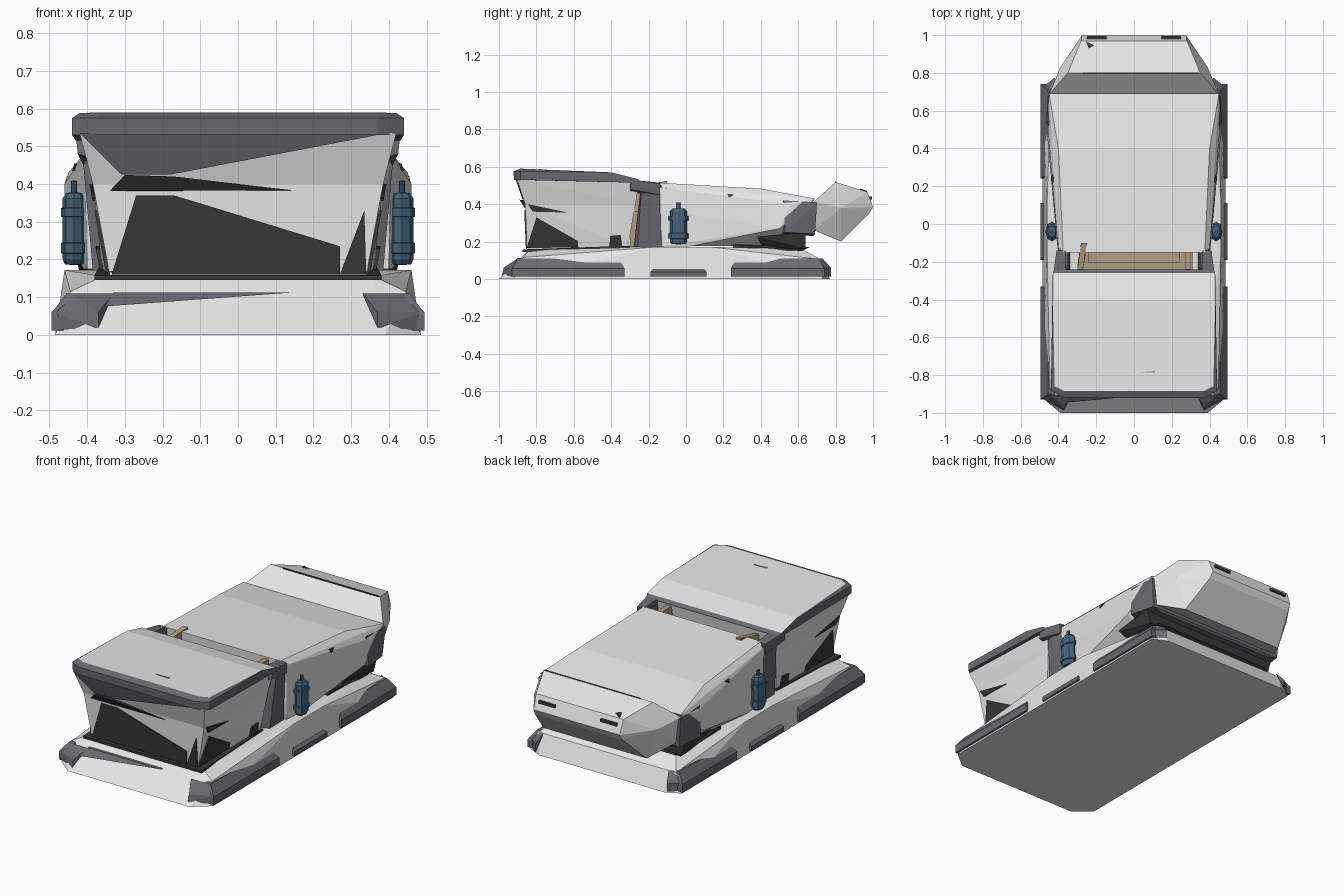
import bpy, bmesh, math
from mathutils import Vector, Matrix


def material(name, r, g, b):
    m = bpy.data.materials.new(name)
    m.diffuse_color = (r, g, b, 1)
    return m


HULL = material("light grey", 0.80, 0.80, 0.80)
TRIM = material("slate grey", 0.145, 0.145, 0.16)
DARK = material("charcoal", 0.04, 0.04, 0.04)
BLUE = material("steel blue", 0.06, 0.13, 0.20)
TAN = material("tan", 0.45, 0.34, 0.22)


def finish(name, bm, mats):
    bmesh.ops.recalc_face_normals(bm, faces=bm.faces)
    me = bpy.data.meshes.new(name)
    bm.to_mesh(me)
    bm.free()
    for m in mats:
        me.materials.append(m)
    ob = bpy.data.objects.new(name, me)
    bpy.context.collection.objects.link(ob)
    return ob


def hull(name, pts, mat, both=True, top_mat=None):
    """Faceted solid wrapped round points; both=True mirrors them across x."""
    bm = bmesh.new()
    pts = list(pts) + ([(-x, y, z) for x, y, z in pts] if both else [])
    for p in pts:
        bm.verts.new(p)
    bmesh.ops.convex_hull(bm, input=bm.verts)
    loose = [v for v in bm.verts if not v.link_faces]
    bmesh.ops.delete(bm, geom=loose, context='VERTS')
    bmesh.ops.recalc_face_normals(bm, faces=bm.faces)
    bm.normal_update()
    if top_mat:
        for f in bm.faces:
            f.material_index = 1 if f.normal.z > 0.95 else 0
    return finish(name, bm, [mat, top_mat] if top_mat else [mat])


def plate(name, pts, push, mat):
    """Thin solid: a convex outline and its copy moved by push."""
    return hull(name, list(pts) + [tuple(Vector(p) + Vector(push)) for p in pts], mat, both=False)


def box(name, x0, x1, y0, y1, z0, z1, mat):
    return hull(name, [(x, y, z) for x in (x0, x1) for y in (y0, y1) for z in (z0, z1)], mat, both=False)


# base platform
hull("base", [(.39, -1, 0), (.485, -.92, 0), (.485, .73, 0), (.40, .77, 0),
              (.445, -.87, .115), (.36, -.84, .155), (.46, -.15, .172), (.46, .12, .172),
              (.37, .62, .16), (.44, .72, .105)], HULL)
hull("deck_front", [(.38, -.875, .145), (.38, -.875, .158), (.37, -.3, .178), (.37, -.3, .15)], DARK)
hull("deck_rear", [(.40, .25, .165), (.40, .25, .185), (.40, .62, .15), (.38, .66, .17)], DARK)

# side skirts: three per side, plus wrapped corners
for s, side in ((1, "right"), (-1, "left")):
    for i, (y0, y1, h) in enumerate(((-.93, -.33, .11), (-.19, .11, .07), (.24, .74, .11))):
        c = .03
        hull(f"{side}_skirt_{i}", [(s * x, y, z) for x, z, k in
             ((.495, .012, 0), (.495, h * .52, 0), (.455, h, 1), (.42, .012, 0), (.42, h, 1))
             for y in (y0 + c * k, y1 - c * k)], TRIM, both=False)
    hull(f"{side}_front_corner", [(s * x, y, z) for x, y, z in
         ((.495, -.92, .012), (.495, -.92, .06), (.37, -.985, .02), (.37, -.975, .06),
          (.33, -.90, .11), (.44, -.90, .11), (.42, -.85, .02))], TRIM, both=False)
    hull(f"{side}_rear_corner", [(s * x, y, z) for x, y, z in
         ((.49, .72, .012), (.49, .72, .06), (.42, .775, .012), (.42, .775, .06),
          (.40, .73, .11), (.45, .70, .11))], TRIM, both=False)
plate("front_step", [(-.36, -.945, .075), (-.33, -.90, .112), (.14, -.90, .112)], (0, .03, 0), TRIM)

# cab block in two stages, so the front bends, and its overhanging roof
hull("cab_lower", [(.34, -.85, .158), (.385, -.86, .40), (.36, -.31, .17), (.385, -.27, .40)], HULL)
hull("cab_upper", [(.385, -.86, .40), (.42, -.905, .535), (.385, -.27, .40), (.41, -.25, .52)], HULL)
hull("cab_roof", [(.37, -.92, .53), (.44, -.885, .53), (.37, -.922, .575), (.44, -.885, .575),
                  (.37, -.885, .59), (.42, -.86, .588), (.43, -.40, .57), (.43, -.26, .535),
                  (.42, -.24, .52), (.43, -.26, .515)], TRIM, top_mat=HULL)
plate("roof_slit", [(.03, -.785, .583), (.11, -.785, .583), (.11, -.778, .583)], (0, 0, .006), TAN)


# cab front details laid on the bent front face
def front(z):
    return -.85 - .01 * (z - .158) / .242 if z < .4 else -.86 - .045 * (z - .4) / .135


def front_plate(name, xz, mat, lift=.006):
    plate(name, [(x, front(z) - lift, z) for x, z in xz], (0, .009, 0), mat)


front_plate("lower_panel", [(-.335, .16), (-.27, .37), (-.17, .37), (.07, .285), (.27, .235), (.27, .16)], DARK)
front_plate("corner_panel", [(.27, .16), (.335, .33), (.34, .16)], DARK)
front_plate("brow", [(-.42, .535), (.37, .53), (-.15, .445), (-.18, .425), (-.31, .425)], TRIM)
plate("vent_lip", [(-.34, -.864, .382), (-.30, -.89, .424), (-.17, -.888, .42), (.14, -.864, .384)],
      (0, .03, -.004), DARK)

# cab side panels and the joint, both sides
def flank(z):
    return .34 + .045 * (z - .158) / .242


for s, side in ((1, "right"), (-1, "left")):
    for nm, yz in (("low_panel", [(-.852, .165), (-.80, .33), (-.52, .17)]),
                   ("vent", [(-.845, .40), (-.82, .36), (-.63, .355)]),
                   ("step", [(-.41, .17), (-.405, .23), (-.35, .235), (-.34, .17)])):
        lift = .024 if nm == "step" else .009
        plate(f"cab_{side}_{nm}", [(s * (flank(z) + lift), y, z) for y, z in yz], (-s * .03, 0, 0), DARK)
    hull(f"{side}_joint", [(s * x, y, z) for x, y, z in
         ((.34, -.28, .17), (.385, -.26, .17), (.385, -.13, .17), (.34, -.13, .17),
          (.35, -.24, .50), (.41, -.24, .45), (.40, -.13, .50), (.35, -.13, .51))], TRIM, both=False)
    hull(f"{side}_collar", [(s * x, y, z) for x, y, z in
         ((.36, -.30, .46), (.425, -.30, .48), (.41, -.14, .45), (.36, -.30, .53),
          (.43, -.29, .53), (.41, -.14, .51), (.36, -.14, .515))], TRIM, both=False)

# tan interior seen through the gap
box("gap_floor", -.29, .31, -.30, -.12, .17, .36, TAN)
box("gap_step", -.24, .24, -.205, -.12, .30, .43, TAN)
box("gap_post", .27, .30, -.27, -.13, .30, .505, TAN)
plate("gap_fin", [(-.30, -.24, .50), (-.30, -.22, .30), (-.28, -.10, .525), (-.28, -.12, .30)],
      (.03, 0, 0), TAN)

# main hull, narrow at the joint and wider at the neck
hull("main_hull", [(.375, -.15, .515), (.40, -.14, .49), (.405, -.13, .37), (.40, -.13, .175),
                   (.41, .02, .175), (.40, .40, .483), (.45, .69, .43), (.46, .56, .40),
                   (.462, .50, .27), (.36, .50, .18)], HULL)
hull("neck", [(.455, .52, .42), (.466, .53, .25), (.455, .70, .41), (.44, .69, .24),
              (.38, .50, .24), (.38, .68, .23)], TRIM)
hull("neck_base", [(.43, .38, .225), (.44, .64, .25), (.36, .42, .15), (.36, .60, .15),
                   (.42, .64, .165)], DARK)
# nose
hull("nose", [(.45, .685, .415), (.42, .685, .26), (.35, .80, .518), (.39, .83, .38),
              (.28, .97, .465), (.275, 1.0, .385), (.33, .83, .20), (.28, .98, .35)], HULL)
plate("nose_seam", [(-.27, .796, .513), (.345, .796, .513), (.345, .803, .513), (-.27, .803, .513)],
      (0, 0, .007), DARK)
for s, side in ((1, "right"), (-1, "left")):
    box(f"nose_{side}_slot", s * .145, s * .25, .96, .994, .425, .44, DARK)
    plate(f"{side}_hull_notch", [(s * .434, .22, .455), (s * .434, .26, .452), (s * .440, .23, .435)],
          (-s * .03, 0, 0), DARK)
plate("nose_marker", [(-.255, .968, .462), (-.21, .945, .468), (-.24, .93, .474)], (0, 0, .009), DARK)


# canisters: eight-sided lathed bottles with raised bands and a valve
def canister(name, x, y):
    prof = [(.0, .185), (.032, .187), (.04, .20), (.04, .215), (.046, .217), (.046, .243), (.04, .245),
            (.04, .312), (.046, .314), (.046, .336), (.04, .338), (.04, .362), (.028, .376),
            (.01, .378), (.01, .408), (.0, .41)]
    bm = bmesh.new()
    vs = [bm.verts.new((r, 0, z)) for r, z in prof]
    es = [bm.edges.new(p) for p in zip(vs, vs[1:])]
    bmesh.ops.spin(bm, geom=vs + es, cent=(0, 0, 0), axis=(0, 0, 1), angle=math.tau, steps=8)
    bmesh.ops.remove_doubles(bm, verts=bm.verts, dist=.0005)
    bmesh.ops.transform(bm, matrix=Matrix.Diagonal((.75, 1.15, 1, 1)), verts=bm.verts)
    bmesh.ops.translate(bm, vec=(x, y, 0), verts=bm.verts)
    finish(name, bm, [BLUE])


canister("right_canister", .435, -.04)
canister("left_canister", -.435, -.04)
